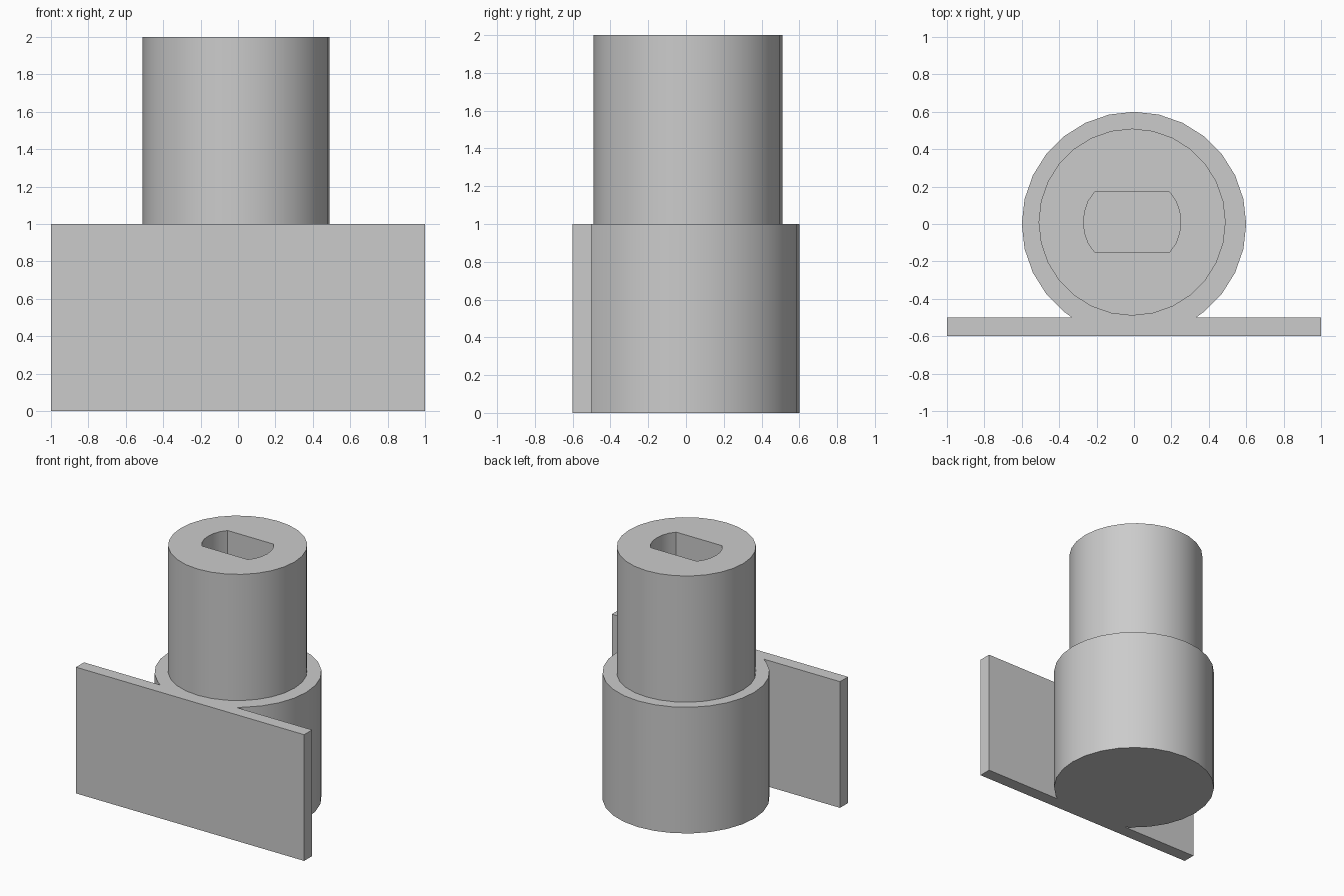
import bpy
import bmesh
from math import sin, cos, tau

cube = bpy.data.objects.get("Cube")
if cube:
    bpy.data.objects.remove(cube, do_unlink=True)

SIDES = 28
CENTRE = (-0.01, 0.01)      # axis of the socketed post
POST_R, SLOT_R, SLOT_HALF = 0.5, 0.26, 0.16
BASE_R, PLATE_FRONT, PLATE_BACK = 0.6, -0.6, -0.5

grey = bpy.data.materials.new("plain_grey")
grey.use_nodes = True
colour = (0.6, 0.6, 0.6, 1)
grey.diffuse_color = colour
grey.node_tree.nodes["Principled BSDF"].inputs["Base Color"].default_value = colour


def finish(name, bm):
    bmesh.ops.recalc_face_normals(bm, faces=bm.faces)
    mesh = bpy.data.meshes.new(name)
    bm.to_mesh(mesh)
    bm.free()
    mesh.materials.append(grey)
    obj = bpy.data.objects.new(name, mesh)
    bpy.context.collection.objects.link(obj)
    bpy.ops.object.select_all(action="DESELECT")
    obj.select_set(True)
    bpy.context.view_layer.objects.active = obj
    bpy.ops.object.shade_smooth_by_angle(angle=0.52)
    return obj


def bridge(bm, a, b):
    for i in range(len(a)):
        j = (i + 1) % len(a)
        bm.faces.new((a[i], a[j], b[j], b[i]))


# Base drum and mounting plate: one extruded outline
angles = [tau * i / SIDES for i in range(SIDES)]
start = SIDES * 3 // 4
ordered = angles[start:] + angles[:start]
outline = [(BASE_R * cos(a), BASE_R * sin(a)) for a in ordered]
outline = [p for p in outline if p[1] > PLATE_BACK]
neck = (BASE_R ** 2 - PLATE_BACK ** 2) ** 0.5
outline = ([(-neck, PLATE_BACK), (-1, PLATE_BACK), (-1, PLATE_FRONT),
            (1, PLATE_FRONT), (1, PLATE_BACK), (neck, PLATE_BACK)] + outline)
bm = bmesh.new()
bottom, top = [[bm.verts.new((x, y, z)) for x, y in outline] for z in (0, 1)]
bridge(bm, bottom, top)
bm.faces.new(bottom)
bm.faces.new(top)
finish("base_with_plate", bm)

# Post with a flat-sided slot running down to the base
bm = bmesh.new()


def ring(radius_at, z):
    return [bm.verts.new((CENTRE[0] + radius_at(a) * cos(a),
                          CENTRE[1] + radius_at(a) * sin(a), z)) for a in angles]


def post_radius(a):
    return POST_R


def slot_radius(a):
    return min(SLOT_R, SLOT_HALF / max(abs(sin(a)), 0.01))


loops = [ring(post_radius, 1), ring(post_radius, 2),
         ring(slot_radius, 2), ring(slot_radius, 1)]
for k in range(4):
    bridge(bm, loops[k], loops[(k + 1) % 4])
finish("slotted_post", bm)
